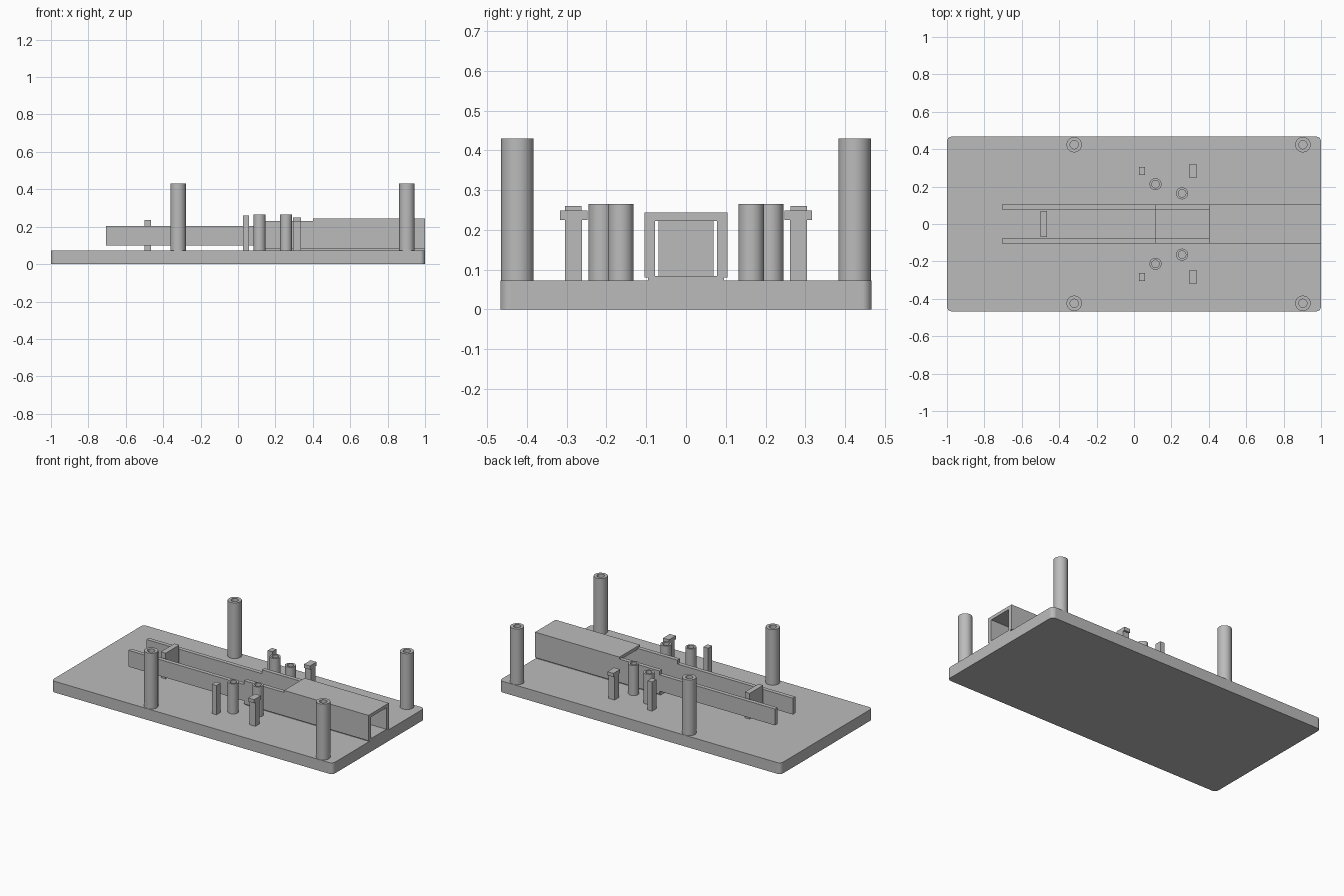
import bpy, bmesh, math

cube = bpy.data.objects.get("Cube")
if cube:
    bpy.data.objects.remove(cube, do_unlink=True)

grey = bpy.data.materials.new("plain grey")
grey.use_nodes = True
COLOUR = (0.5, 0.5, 0.5, 1)
grey.diffuse_color = COLOUR
grey.node_tree.nodes["Principled BSDF"].inputs["Base Color"].default_value = COLOUR

DECK = 0.072  # top of the base plate


def finish(name, bm):
    bmesh.ops.recalc_face_normals(bm, faces=bm.faces)
    mesh = bpy.data.meshes.new(name)
    bm.to_mesh(mesh)
    bm.free()
    mesh.materials.append(grey)
    obj = bpy.data.objects.new(name, mesh)
    bpy.context.collection.objects.link(obj)
    return obj


def box(name, xs, ys, zs):
    bm = bmesh.new()
    bmesh.ops.create_cube(bm, size=1)
    for v in bm.verts:
        for i, (lo, hi) in enumerate((xs, ys, zs)):
            v.co[i] = lo if v.co[i] < 0 else hi
    return finish(name, bm)


def extruded(name, profile, x0, x1):
    """Sweep a closed y-z profile along x."""
    bm = bmesh.new()
    face = bm.faces.new([bm.verts.new((x0, y, z)) for y, z in profile])
    new = bmesh.ops.extrude_face_region(bm, geom=[face])["geom"]
    bmesh.ops.translate(bm, vec=(x1 - x0, 0, 0),
                        verts=[g for g in new if isinstance(g, bmesh.types.BMVert)])
    return finish(name, bm)


def tube(name, x, y, outer, inner, top, sides=40):
    """Hollow standing post, its bore reaching down to the deck."""
    bm = bmesh.new()
    rings = []
    for r, z in ((outer, DECK), (outer, top), (inner, top), (inner, DECK)):
        rings.append([bm.verts.new((x + r * math.cos(math.tau * k / sides),
                                    y + r * math.sin(math.tau * k / sides), z))
                      for k in range(sides)])
    for a, b in zip(rings, rings[1:] + rings[:1]):
        for k in range(sides):
            n = (k + 1) % sides
            bm.faces.new((a[k], a[n], b[n], b[k]))
    obj = finish(name, bm)
    bpy.ops.object.select_all(action='DESELECT')
    obj.select_set(True)
    bpy.context.view_layer.objects.active = obj
    bpy.ops.object.shade_smooth_by_angle(angle=math.radians(35))
    return obj


# Base plate with rounded upright corners
base = box("base_plate", (-1, 1), (-0.467, 0.467), (0, DECK))
bm = bmesh.new()
bm.from_mesh(base.data)
upright = [e for e in bm.edges if abs(e.verts[0].co.z - e.verts[1].co.z) > 0.01]
bmesh.ops.bevel(bm, geom=upright, offset=0.025, segments=6, profile=0.5, affect='EDGES')
bm.to_mesh(base.data)
bm.free()

# Channel: floor strip, covered tunnel, open-topped entry walls
box("channel_floor", (0.115, 1), (-0.095, 0.095), (DECK, 0.084))
extruded("channel_cover",
         [(-0.104, 0.08), (-0.104, 0.243), (0.104, 0.243), (0.104, 0.08),
          (0.078, 0.08), (0.078, 0.222), (-0.078, 0.222), (-0.078, 0.08)], 0.4, 1)

# Stop plate between the rails
box("stop_plate", (-0.5, -0.466), (-0.069, 0.069), (DECK, 0.237))

# Parts repeated on both sides
for side, s in (("left", 1), ("right", -1)):
    def span(a, b):
        return tuple(sorted((a * s, b * s)))

    box(f"{side}_entry_wall", (0.115, 0.4), span(0.078, 0.104), (0.08, 0.23))
    box(f"{side}_rail", (-0.705, 0.115), span(0.078, 0.104), (0.1, 0.205))
    box(f"{side}_thin_stand", (0.027, 0.06), span(0.263, 0.305), (DECK, 0.26))
    box(f"{side}_clip_stem", (0.294, 0.337), span(0.262, 0.305), (DECK, 0.225))
    box(f"{side}_clip_cap", (0.294, 0.337), span(0.248, 0.317), (0.225, 0.248))
    tube(f"{side}_rear_corner_post", -0.32, 0.424 * s, 0.041, 0.022, 0.43)
    tube(f"{side}_end_corner_post", 0.903, 0.424 * s, 0.041, 0.022, 0.43)
    tube(f"{side}_outer_peg", 0.115, 0.213 * s, 0.032, 0.02, 0.265)
    tube(f"{side}_inner_peg", 0.257, 0.164 * s, 0.032, 0.02, 0.265)
